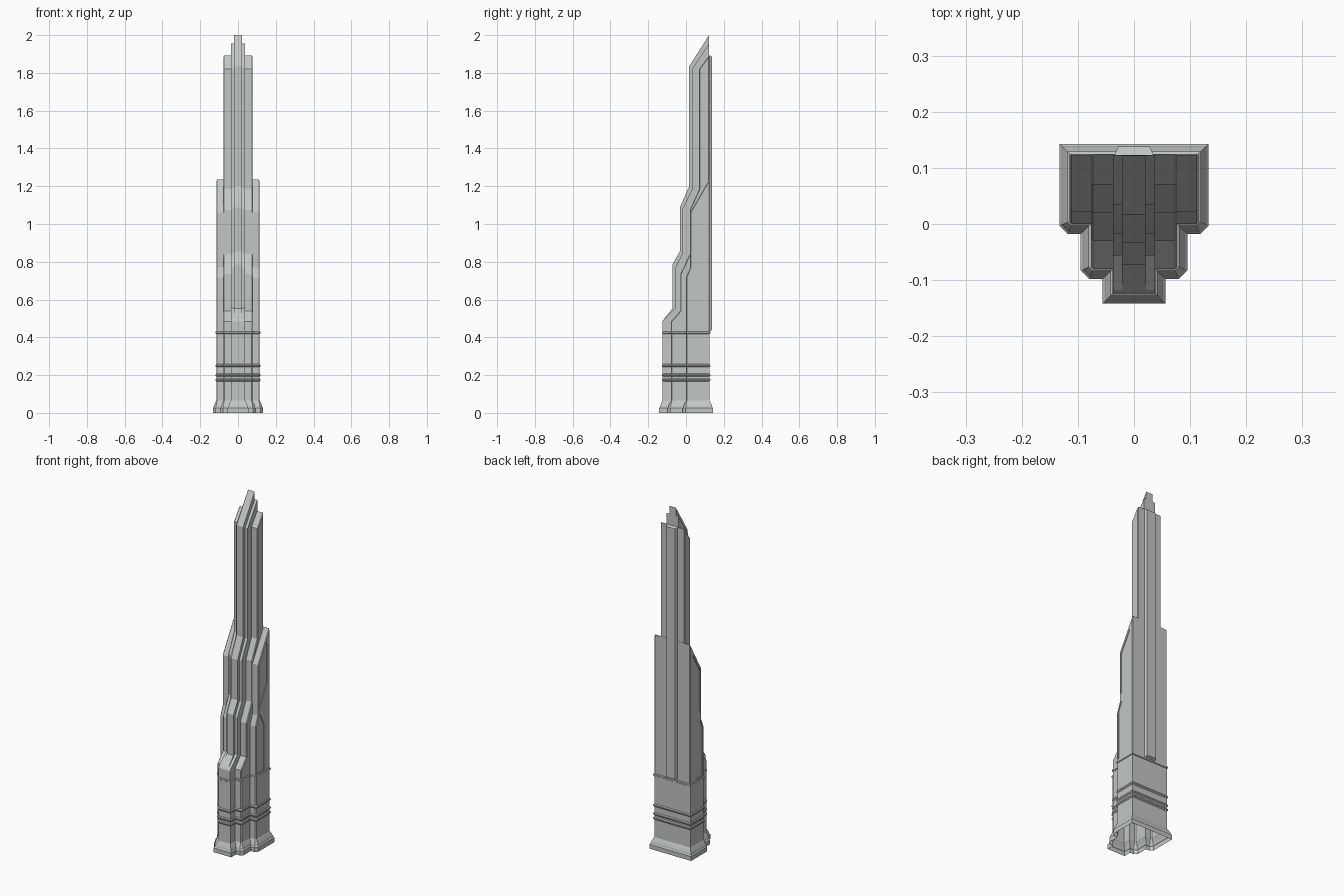
import bpy, bmesh

if "Cube" in bpy.data.objects:
    bpy.data.objects.remove(bpy.data.objects["Cube"])

stone = bpy.data.materials.new("pale grey stone")
stone.use_nodes = True
colour = (0.54, 0.57, 0.55, 1)
stone.diffuse_color = colour
stone.node_tree.nodes["Principled BSDF"].inputs["Base Color"].default_value = colour

BACK = 0.125
BOTTOM = 0.42


def finish(name, bm):
    bmesh.ops.recalc_face_normals(bm, faces=bm.faces)
    mesh = bpy.data.meshes.new(name)
    bm.to_mesh(mesh)
    bm.free()
    mesh.materials.append(stone)
    ob = bpy.data.objects.new(name, mesh)
    bpy.context.collection.objects.link(ob)
    return ob


def loft(name, rings, cap_start=True, cap_end=True):
    """Skin a list of matching point loops."""
    bm = bmesh.new()
    loops = [[bm.verts.new(p) for p in ring] for ring in rings]
    n = len(loops[0])
    for a, b in zip(loops, loops[1:]):
        for i in range(n):
            j = (i + 1) % n
            bm.faces.new((a[i], a[j], b[j], b[i]))
    if cap_start:
        bm.faces.new(loops[0])
    if cap_end:
        bm.faces.new(loops[-1])
    return finish(name, bm)


def slab(name, x0, x1, profile):
    """Extrude a side profile of (y, z) points across x."""
    return loft(name, [[(x, y, z) for y, z in profile] for x in (x0, x1)])


def tier(name, half, front, back=BACK, chamfer=0.0):
    """Symmetric slab with a stepped, sloping front and a flat back."""
    ob = slab(name, -half, half, [(back, BOTTOM), (front[0][0], BOTTOM)] + front)
    if chamfer:
        bevel = ob.modifiers.new("chamfer", "BEVEL")
        bevel.width = chamfer
        bevel.segments = 1
        bevel.limit_method = "ANGLE"
        bevel.angle_limit = 1.25
    return ob


# Base: stepped plan, open underneath, with a flared foot and thin bands
def plan(o):
    c = 0.005 + o * 0.55
    d, w, f = 0.115 + o, 0.077 + o, 0.038 + o
    half = [(d, BACK + o), (d, c - o), (d - c, -o), (w, -o),
            (w, c - 0.08 - o), (w - c, -0.08 - o), (f, -0.08 - o), (f, -0.124 - o)]
    return half + [(-x, y) for x, y in reversed(half)]


steps = [(0, 0.018), (0.025, 0.018), (0.03, 0.014), (0.04, 0.012), (0.058, 0.004), (0.065, 0)]
for z in (0.175, 0.2, 0.25):
    steps += [(z - 0.008, 0), (z - 0.003, 0.004), (z + 0.003, 0.004), (z + 0.008, 0)]
steps += [(0.418, 0), (0.421, 0.004), (0.429, 0.004), (0.432, 0)]
loft("base", [[(x, y, z) for x, y in plan(o)] for z, o in steps], cap_start=False)

# Central fin and its shoulders
tier("central_fin", 0.021,
     [(-0.118, 0.495), (-0.072, 0.552), (-0.072, 0.785), (-0.033, 0.854), (-0.033, 1.087),
      (0.017, 1.2), (0.017, 1.835), (BACK - 0.003, 2.0)], BACK - 0.003)
tier("fin_shoulders", 0.037,
     [(-0.124, 0.485), (-0.118, 0.495), (-0.056, 0.555), (-0.056, 0.77), (-0.018, 0.845),
      (-0.018, 1.08), (0.035, 1.19), (0.035, 1.825), (BACK - 0.002, 1.955)], BACK - 0.002)

# Middle wings
tier("middle_wings", 0.077,
     [(-0.08, 0.483), (-0.03, 0.54), (-0.03, 0.735), (0.02, 0.84), (0.02, 1.075),
      (0.07, 1.185), (0.07, 1.82), (BACK - 0.001, 1.895)], BACK - 0.001, 0.004)

# Outer wings, with recessed panels cut into each flank
outer = tier("outer_wings", 0.115,
             [(0, 0.715), (0.022, 0.77), (0.022, 1.06), (BACK, 1.238)], BACK, 0.004)
panels = {
    "lower_panel": [(0.012, 0.44), (0.012, 0.72), (0.037, 0.77), (0.073, 0.705), (0.073, 0.44)],
    "upper_panel": [(0.034, 0.81), (0.034, 1.05), (0.1, 1.165), (0.1, 0.93)],
}
cutters = []
for name, profile in panels.items():
    for side in (-1, 1):
        cutter = slab(name + "_cutter", side * 0.111, side * 0.13, profile)
        cutter.hide_render = True
        cut = outer.modifiers.new(name, "BOOLEAN")
        cut.operation = "DIFFERENCE"
        cut.solver = "EXACT"
        cut.object = cutter
        cutters.append(cutter)

# Bake the cuts, then drop the cutters
bpy.context.view_layer.update()
baked = bpy.data.meshes.new_from_object(outer.evaluated_get(bpy.context.evaluated_depsgraph_get()))
outer.modifiers.clear()
outer.data = baked
for cutter in cutters:
    bpy.data.objects.remove(cutter)

# Back pilaster: tapered strip with a sloping top
loft("back_pilaster", [
    [(-w, BACK - 0.01, low), (w, BACK - 0.01, low), (w, BACK, low), (t, BACK + 0.013, low + dz),
     (-t, BACK + 0.013, low + dz), (-w, BACK, low)]
    for low, dz, w, t in ((0.428, 0.012, 0.034, 0.028), (1.893, -0.008, 0.034, 0.028))])
